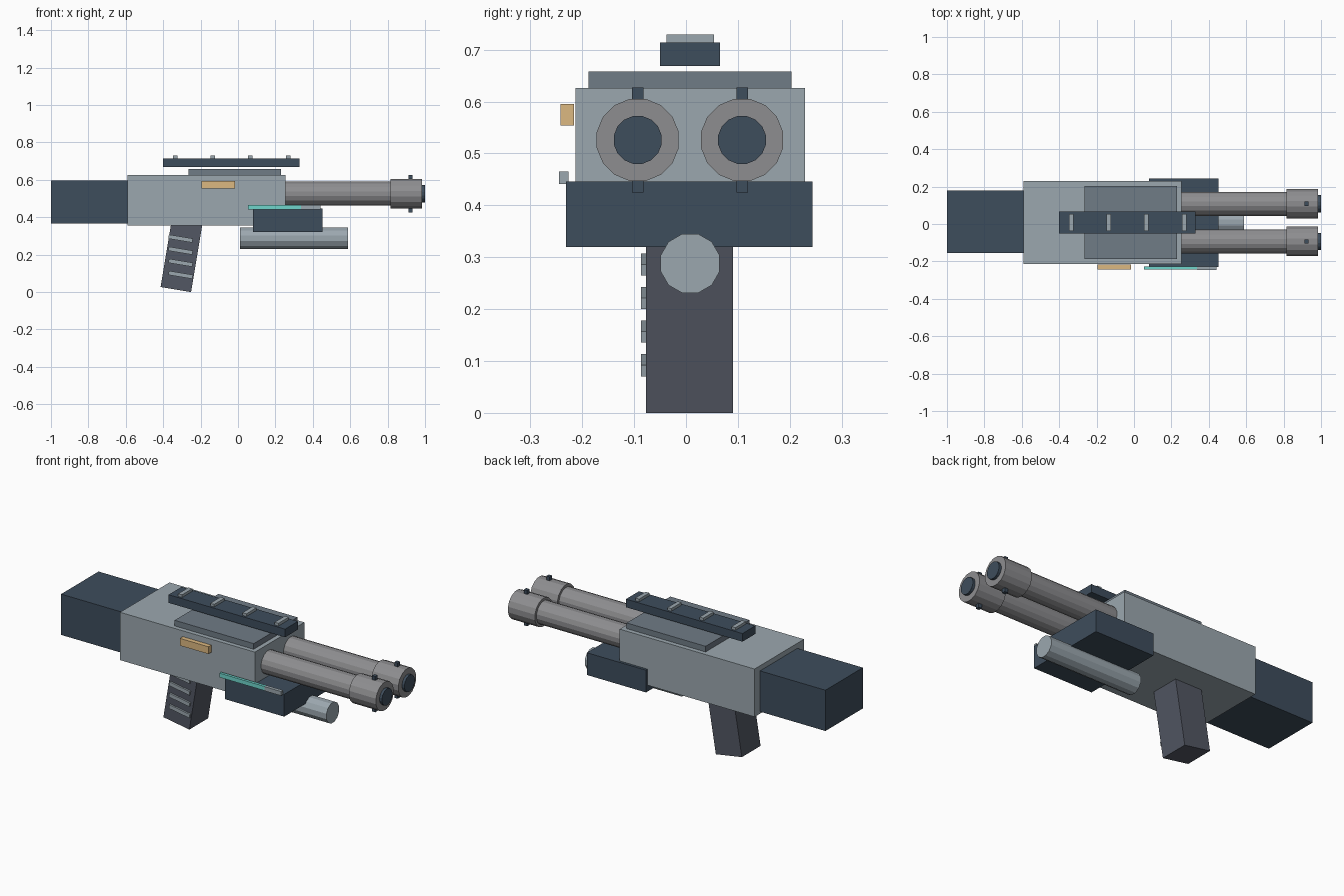
import bpy, math

if "Cube" in bpy.data.objects:
    bpy.data.objects.remove(bpy.data.objects["Cube"])


def material(name, rgb):
    m = bpy.data.materials.new(name)
    m.diffuse_color = (*rgb, 1)
    m.use_nodes = True
    m.node_tree.nodes["Principled BSDF"].inputs["Base Color"].default_value = m.diffuse_color
    return m


LIGHT = material("light_steel", (0.33, 0.39, 0.43))
PLATE = material("mid_steel", (0.16, 0.20, 0.24))
DARK = material("dark_blue", (0.048, 0.074, 0.107))
GRIP = material("grip_grey", (0.085, 0.095, 0.125))
METAL = material("barrel_metal", (0.27, 0.27, 0.28))
AMBER = material("amber", (0.72, 0.48, 0.22))
TEAL = material("teal", (0.16, 0.66, 0.60))


def finish(name, mat):
    ob = bpy.context.object
    ob.name = name
    ob.data.materials.append(mat)
    return ob


def box(name, x, y, z, mat, tilt=0.0):
    """Box from (min, max) ranges, optionally tilted about y."""
    mid = [(a + b) / 2 for a, b in (x, y, z)]
    bpy.ops.mesh.primitive_cube_add(size=1, location=mid, rotation=(0, tilt, 0))
    bpy.context.object.scale = [b - a for a, b in (x, y, z)]
    return finish(name, mat)


def tube(name, x, y, z, radius, mat, sides=16):
    """Solid faceted cylinder along x, with a flat on top."""
    bpy.ops.mesh.primitive_cylinder_add(
        vertices=sides, radius=radius / math.cos(math.pi / sides), depth=x[1] - x[0],
        location=((x[0] + x[1]) / 2, y, z),
        rotation=(math.pi / sides, math.pi / 2, 0))
    ob = bpy.context.object
    # spin about the cylinder's own axis so flats face up and down
    ob.rotation_euler = (0, math.pi / 2, 0)
    for v in ob.data.vertices:
        a = math.pi / sides
        vx, vy = v.co.x, v.co.y
        v.co.x = vx * math.cos(a) - vy * math.sin(a)
        v.co.y = vx * math.sin(a) + vy * math.cos(a)
    return finish(name, mat)


# Main body and stock
box("receiver", (-0.59, 0.255), (-0.213, 0.229), (0.355, 0.626), LIGHT)
box("stock", (-1.0, -0.588), (-0.155, 0.18), (0.366, 0.597), DARK)

# Raised top plate and floating rail with its cross bars
box("top_plate", (-0.265, 0.23), (-0.188, 0.203), (0.62, 0.658), PLATE)
box("rail", (-0.40, 0.33), (-0.05, 0.066), (0.668, 0.714), DARK)
for i in range(4):
    cx = -0.336 + 0.2013 * i
    box(f"rail_bar_{i + 1}", (cx - 0.012, cx + 0.012), (-0.038, 0.054), (0.71, 0.729), LIGHT)

# Twin barrels with muzzle collars, bores and sight pins
for side, y in (("near", -0.093), ("far", 0.108)):
    z = 0.526
    tube(f"{side}_barrel", (0.25, 0.82), y, z, 0.064, METAL)
    tube(f"{side}_muzzle", (0.816, 0.985), y, z, 0.079, METAL)
    tube(f"{side}_bore", (0.975, 1.0), y, z, 0.046, DARK)
    for label, zr in (("top", (0.602, 0.627)), ("bottom", (0.425, 0.45))):
        box(f"{side}_{label}_pin", (0.912, 0.933), (y - 0.011, y + 0.011), zr, DARK)

# Fore-end block and lower tube
box("fore_end", (0.08, 0.451), (-0.231, 0.244), (0.32, 0.446), DARK)
tube("lower_tube", (0.01, 0.588), 0.008, 0.288, 0.057, LIGHT, 12)

# Raked grip, placed from its lower front corner
rake, width, length = 0.165, 0.165, 0.40
s, c = math.sin(rake), math.cos(rake)
gx = -0.251 + s * length / 2 - c * width / 2
gz = c * length / 2 + s * width / 2
box("grip", (gx - width / 2, gx + width / 2), (-0.077, 0.091),
    (gz - length / 2, gz + length / 2), GRIP, rake)
for i in range(4):
    rz = 0.092 + 0.0647 * i
    box(f"grip_ridge_{i + 1}", (-0.372, -0.242), (-0.087, -0.072),
        (rz - 0.011, rz + 0.011), LIGHT, rake)

# Side details
box("side_badge", (-0.195, -0.016), (-0.242, -0.216), (0.554, 0.595), AMBER)
box("indicator_strip", (0.053, 0.338), (-0.243, -0.227), (0.441, 0.465), TEAL)
box("indicator_end", (0.338, 0.441), (-0.245, -0.226), (0.441, 0.465), LIGHT)
